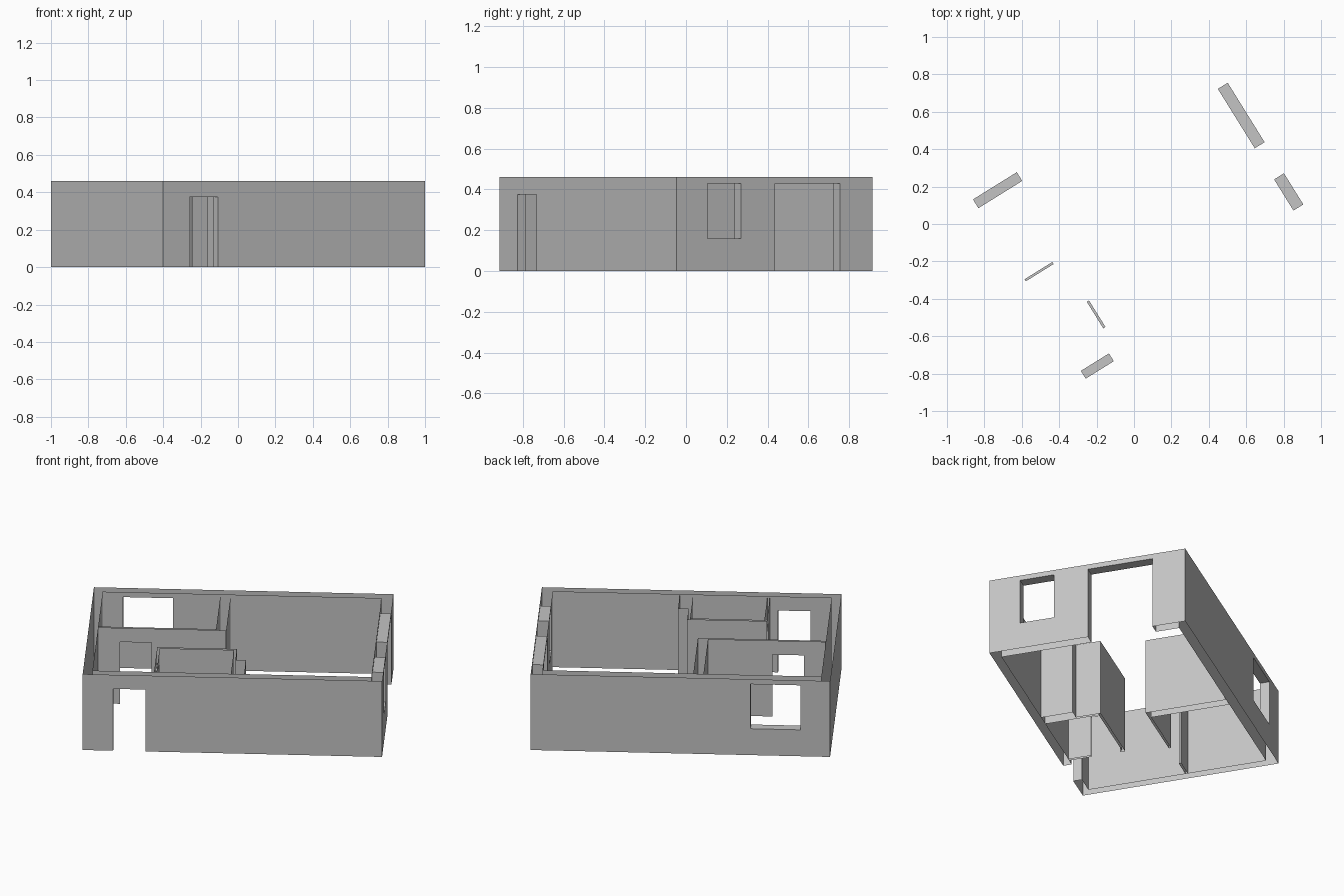
import bpy
import bmesh
import math
from mathutils import Matrix

cube = bpy.data.objects.get("Cube")
if cube:
    bpy.data.objects.remove(cube, do_unlink=True)

HEIGHT = 0.46
TURN = Matrix.Rotation(math.radians(31.86), 4, 'Z')   # the house stands turned on its plot

plaster = bpy.data.materials.new("plaster_grey")
plaster.use_nodes = True
GREY = (0.55, 0.55, 0.55, 1)
plaster.diffuse_color = GREY
plaster.node_tree.nodes["Principled BSDF"].inputs["Base Color"].default_value = GREY


def prism(name, outline, z0=0.0, z1=HEIGHT):
    """Extrude a counter-clockwise plan outline into a solid."""
    bm = bmesh.new()
    base = bm.faces.new([bm.verts.new((x, y, z0)) for x, y in outline])
    up = bmesh.ops.extrude_face_region(bm, geom=[base])
    moved = [v for v in up["geom"] if isinstance(v, bmesh.types.BMVert)]
    bmesh.ops.translate(bm, verts=moved, vec=(0, 0, z1 - z0))
    if base not in bm.faces[:]:
        bm.faces.new([v for v in bm.verts if v not in moved])
    bmesh.ops.recalc_face_normals(bm, faces=bm.faces)
    mesh = bpy.data.meshes.new(name)
    bm.to_mesh(mesh)
    bm.free()
    obj = bpy.data.objects.new(name, mesh)
    bpy.context.collection.objects.link(obj)
    return obj


def rect(x0, x1, y0, y1):
    return [(x0, y0), (x1, y0), (x1, y1), (x0, y1)]


def build(name, outline, openings):
    """Cut the openings out of a wall, then leave its top and bottom open."""
    wall = prism(name, outline)
    cutters = [prism("opening_cutter", rect(*o[:4]), *o[4:]) for o in openings]
    for c in cutters:
        c.hide_render = True
        mod = wall.modifiers.new("opening", 'BOOLEAN')
        mod.operation, mod.solver, mod.object = 'DIFFERENCE', 'EXACT', c
    bpy.context.view_layer.update()
    graph = bpy.context.evaluated_depsgraph_get()
    mesh = bpy.data.meshes.new_from_object(wall.evaluated_get(graph))
    wall.modifiers.clear()
    wall.data = mesh
    for c in cutters:
        bpy.data.objects.remove(c, do_unlink=True)
    bm = bmesh.new()
    bm.from_mesh(mesh)
    caps = [f for f in bm.faces if abs(f.normal.z) > 0.9
            and not 0.01 < f.calc_center_median().z < HEIGHT - 0.01]
    bmesh.ops.delete(bm, geom=caps, context='FACES')
    bm.transform(TURN)
    bm.to_mesh(mesh)
    bm.free()
    mesh.name = name
    mesh.materials.clear()
    mesh.materials.append(plaster)


# Outer shell: main room, two windows, wide opening and entrance
U, V = 0.824, 0.566
SILL, HEAD, DOOR, LOW = 0.16, 0.43, 0.375, -0.1
build("outer_walls", rect(-U, U, -V, V), [
    (-0.773, 0.762, -0.517, 0.511, LOW, 1),       # interior space
    (0.7, 0.9, 0.003, 0.377, LOW, HEAD),          # wide opening
    (0.7, 0.9, -0.389, -0.193, SILL, HEAD),       # end window
    (-0.662, -0.386, 0.45, 0.65, SILL, HEAD),     # side window
    (-0.656, -0.479, -0.65, -0.45, LOW, DOOR),    # entrance
])

# Bedroom: thick cross wall joined to a thin wall with a door
build("bedroom_partition", [
    (-0.773, 0.045), (-0.068, 0.045), (-0.068, 0.511),
    (-0.124, 0.511), (-0.124, 0.058), (-0.773, 0.058)],
    [(-0.653, -0.478, 0.0, 0.1, LOW, DOOR)])

# Bathroom: thin three-sided enclosure with a door and a pier at its side
build("bathroom_partition", [
    (-0.434, -0.517), (-0.42, -0.517), (-0.42, -0.207), (-0.011, -0.207),
    (-0.011, -0.517), (0.062, -0.517), (0.062, -0.334), (0.004, -0.334),
    (0.004, -0.193), (-0.434, -0.193)],
    [(-0.5, -0.38, -0.387, -0.22, LOW, DOOR)])
